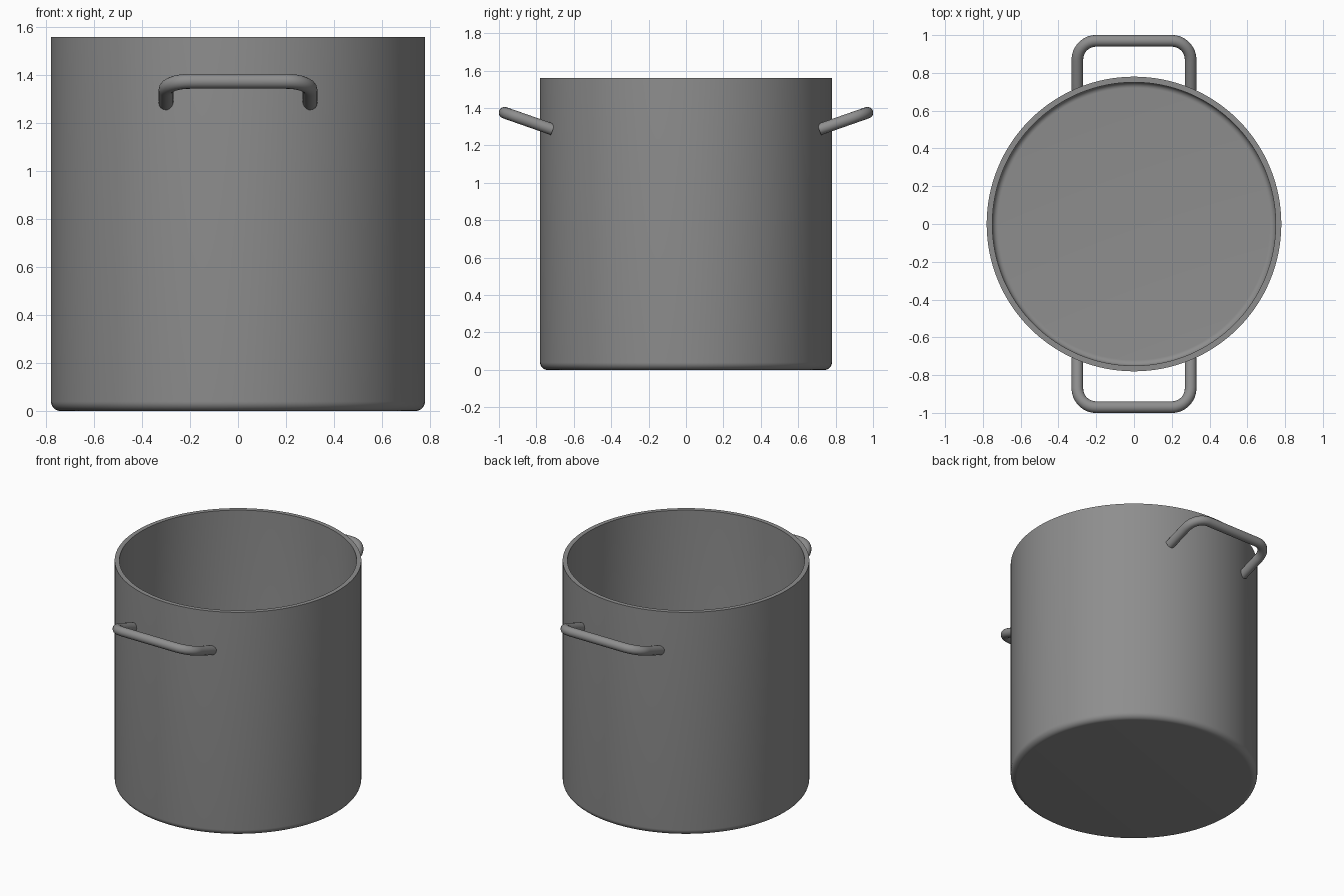
import bpy, bmesh, math

if "Cube" in bpy.data.objects:
    bpy.data.objects.remove(bpy.data.objects["Cube"])

# Dark grey metal
metal = bpy.data.materials.new("dark_metal")
metal.diffuse_color = (0.27, 0.27, 0.27, 1)
metal.use_nodes = True
metal.node_tree.nodes["Principled BSDF"].inputs["Base Color"].default_value = metal.diffuse_color


def arc(cx, cy, r, a0, a1, n=8):
    return [(cx + r * math.cos(math.radians(a0 + (a1 - a0) * i / n)),
             cy + r * math.sin(math.radians(a0 + (a1 - a0) * i / n))) for i in range(n + 1)]


def select(obj):
    bpy.ops.object.select_all(action='DESELECT')
    obj.select_set(True)
    bpy.context.view_layer.objects.active = obj


def finish(obj):
    select(obj)
    obj.data.materials.clear()
    obj.data.materials.append(metal)
    bpy.ops.object.shade_smooth_by_angle(angle=math.radians(35))


# Pot body: lathed profile with rounded base, open top and thin wall
R, H, T, FILLET = 0.78, 1.56, 0.03, 0.04
profile = [(0, 0)] + arc(R - FILLET, FILLET, FILLET, -90, 0)
profile += [(R, H), (R - T, H)]
profile += arc(R - T - 0.03, T + 0.03, 0.03, 0, -90) + [(0, T)]
bm = bmesh.new()
verts = [bm.verts.new((x, 0, z)) for x, z in profile]
edges = [bm.edges.new(pair) for pair in zip(verts, verts[1:])]
bmesh.ops.spin(bm, geom=verts + edges, cent=(0, 0, 0), axis=(0, 0, 1),
               angle=2 * math.pi, steps=128)
bmesh.ops.remove_doubles(bm, verts=bm.verts, dist=1e-4)
bmesh.ops.recalc_face_normals(bm, faces=bm.faces)
mesh = bpy.data.meshes.new("pot_body")
bm.to_mesh(mesh)
bm.free()
pot = bpy.data.objects.new("pot_body", mesh)
bpy.context.collection.objects.link(pot)
finish(pot)


# Loop handles: round bar bent into a U, rising outwards from the wall
def handle(name, side):
    w, r, y_in, y_out = 0.30, 0.10, 0.712, 0.97
    path = [(w, y_in)] + arc(w - r, y_out - r, r, 0, 90)
    path += arc(-w + r, y_out - r, r, 90, 180) + [(-w, y_in)]
    curve = bpy.data.curves.new(name, 'CURVE')
    curve.dimensions = '3D'
    curve.bevel_depth = 0.031
    curve.bevel_resolution = 6
    curve.use_fill_caps = True
    spline = curve.splines.new('POLY')
    spline.points.add(len(path) - 1)
    for p, (x, y) in zip(spline.points, path):
        p.co = (side * x, side * y, 1.375 + 0.35 * (y - y_out), 1)
    obj = bpy.data.objects.new(name, curve)
    bpy.context.collection.objects.link(obj)
    select(obj)
    bpy.ops.object.convert(target='MESH')
    finish(bpy.context.view_layer.objects.active)


handle("front_handle", -1)
handle("back_handle", 1)
